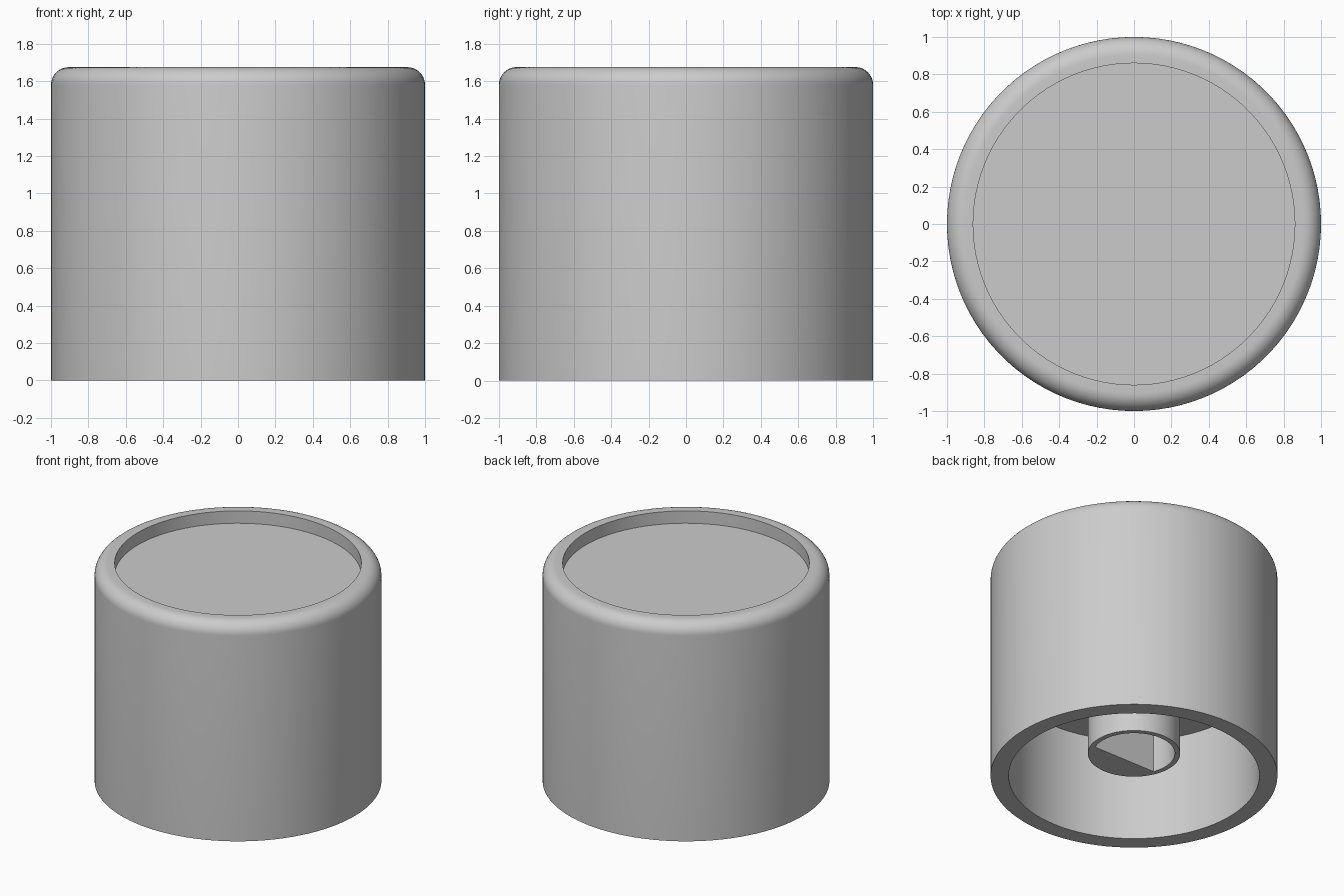
import bpy, bmesh
from math import sin, cos, pi, radians

default = bpy.data.objects.get("Cube")
if default:
    bpy.data.objects.remove(default, do_unlink=True)

SEGMENTS = 100
FLAT_Y = -0.105        # flat of the D-shaped shaft hole
HEIGHT = 1.675
FILLET = 0.095
CEILING = 0.79

grey = bpy.data.materials.new("light_grey")
grey.use_nodes = True
grey.diffuse_color = (0.6, 0.6, 0.6, 1)
grey.node_tree.nodes["Principled BSDF"].inputs["Base Color"].default_value = (0.6, 0.6, 0.6, 1)


def ring(bm, radius, z, flat=None):
    """Circle of vertices, optionally cut off straight at y = flat."""
    verts = []
    for i in range(SEGMENTS):
        a = 2 * pi * i / SEGMENTS
        y = radius * sin(a)
        if flat is not None:
            y = max(y, flat)
        verts.append(bm.verts.new((radius * cos(a), y, z)))
    return verts


def lathe(name, profile, closed=False):
    """Join rings along a profile; cap the ends or close it into a loop."""
    bm = bmesh.new()
    rings = [ring(bm, *p) for p in profile]
    pairs = list(zip(rings, rings[1:]))
    if closed:
        pairs.append((rings[-1], rings[0]))
    else:
        bm.faces.new(rings[0])
        bm.faces.new(rings[-1])
    for a, b in pairs:
        for i in range(SEGMENTS):
            j = (i + 1) % SEGMENTS
            bm.faces.new((a[i], a[j], b[j], b[i]))
    bmesh.ops.recalc_face_normals(bm, faces=bm.faces)
    mesh = bpy.data.meshes.new(name)
    bm.to_mesh(mesh)
    bm.free()
    mesh.materials.append(grey)
    obj = bpy.data.objects.new(name, mesh)
    bpy.context.collection.objects.link(obj)
    bpy.ops.object.select_all(action='DESELECT')
    obj.select_set(True)
    bpy.context.view_layer.objects.active = obj
    bpy.ops.object.shade_smooth_by_angle(angle=radians(30))
    return obj


# Knob body: recessed top, rounded rim, hollow underside
steps = 10
rounded = [(1 - FILLET + FILLET * sin(t), HEIGHT - FILLET + FILLET * cos(t))
           for t in (pi / 2 * i / steps for i in range(steps + 1))]
lathe("knob_body",
      [(0.86, 1.58), (0.86, HEIGHT)] + rounded
      + [(1, 0), (0.874, 0), (0.874, CEILING)])

# Shaft socket: hanging tube with a D-shaped hole, set slightly into the body
top = CEILING + 0.02
lathe("shaft_socket",
      [(0.322, top), (0.322, 0.18), (0.285, 0.18, FLAT_Y), (0.285, top, FLAT_Y)],
      closed=True)
